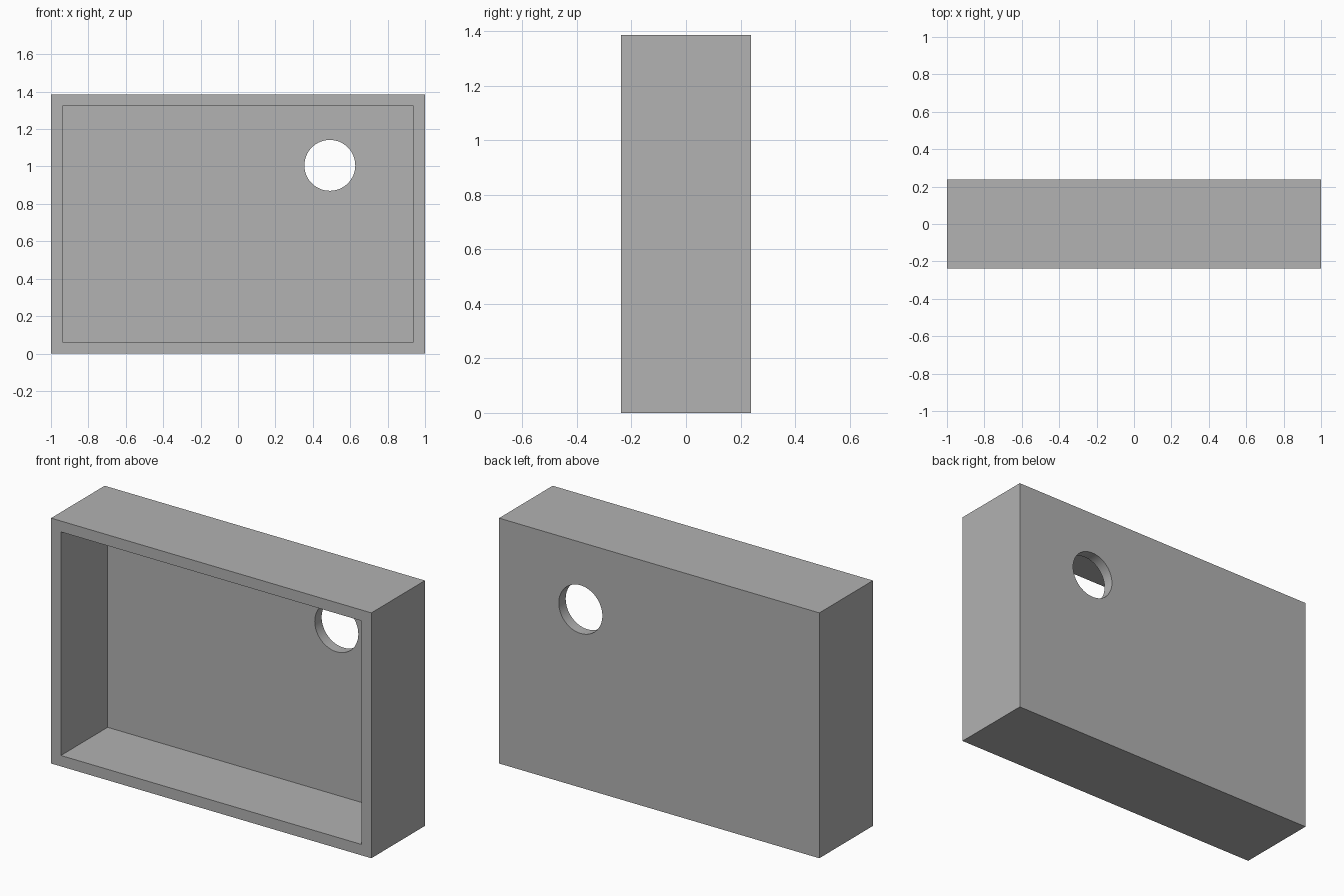
import bpy
import math

WIDTH, DEPTH, HEIGHT = 2.0, 0.478, 1.385
WALL = 0.0615
HOLE_X, HOLE_Z, HOLE_RADIUS = 0.491, 1.006, 0.136

default_cube = bpy.data.objects.get("Cube")
if default_cube:
    bpy.data.objects.remove(default_cube, do_unlink=True)


def make_material(name, colour):
    mat = bpy.data.materials.new(name)
    mat.use_nodes = True
    mat.diffuse_color = colour
    mat.node_tree.nodes["Principled BSDF"].inputs["Base Color"].default_value = colour
    return mat


def make_box(name, size, centre):
    bpy.ops.mesh.primitive_cube_add(size=1, location=centre)
    box = bpy.context.object
    box.name = name
    box.scale = size
    bpy.ops.object.transform_apply(location=True, rotation=True, scale=True)
    return box


def cut(target, cutter):
    cutter.hide_render = True
    mod = target.modifiers.new("cut", 'BOOLEAN')
    mod.operation = 'DIFFERENCE'
    mod.solver = 'EXACT'
    mod.object = cutter
    bpy.ops.object.select_all(action='DESELECT')
    target.select_set(True)
    bpy.context.view_layer.objects.active = target
    bpy.ops.object.modifier_apply(modifier=mod.name)
    bpy.data.objects.remove(cutter, do_unlink=True)


# Outer casing
casing = make_box("casing", (WIDTH, DEPTH, HEIGHT), (0, 0, HEIGHT / 2))
casing.data.materials.clear()
casing.data.materials.append(make_material("light grey", (0.445, 0.445, 0.445, 1)))

# Open front: hollow out everything but the four walls and the back
cavity = make_box("cavity_cutter",
                  (WIDTH - 2 * WALL, DEPTH, HEIGHT - 2 * WALL),
                  (0, -WALL, HEIGHT / 2))
cut(casing, cavity)

# Round hole through the back panel
bpy.ops.mesh.primitive_cylinder_add(vertices=64, radius=HOLE_RADIUS, depth=WALL * 4,
                                    location=(HOLE_X, DEPTH / 2, HOLE_Z),
                                    rotation=(math.pi / 2, 0, 0))
hole = bpy.context.object
hole.name = "hole_cutter"
cut(casing, hole)

# Smooth hole wall, sharp box edges
bpy.ops.object.shade_smooth_by_angle(angle=math.radians(30))
